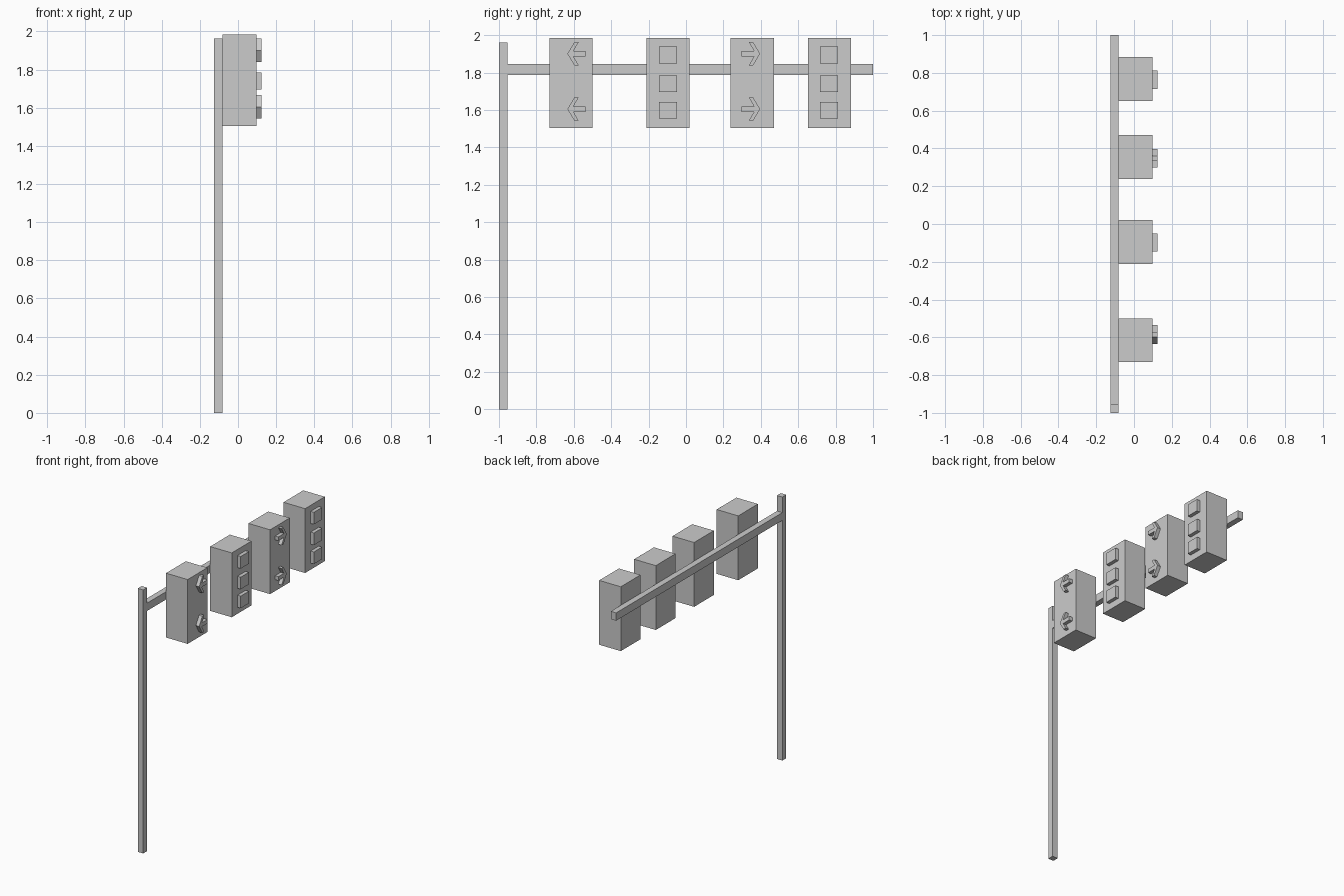
import bpy

if "Cube" in bpy.data.objects:
    bpy.data.objects.remove(bpy.data.objects["Cube"])

BACK, MID, FACE, TIP = -0.125, -0.081, 0.097, 0.124   # depth layers along x


def prism(name, outline, x0, x1):
    """Extrude a (y, z) outline from x0 to x1."""
    n = len(outline)
    area = sum(outline[i][0] * outline[(i + 1) % n][1] - outline[(i + 1) % n][0] * outline[i][1]
               for i in range(n))
    if area < 0:
        outline = outline[::-1]
    verts = [(x, y, z) for x in (x0, x1) for y, z in outline]
    faces = [tuple(reversed(range(n))), tuple(range(n, 2 * n))]
    faces += [(i, (i + 1) % n, n + (i + 1) % n, n + i) for i in range(n)]
    mesh = bpy.data.meshes.new(name)
    mesh.from_pydata(verts, [], faces)
    obj = bpy.data.objects.new(name, mesh)
    bpy.context.collection.objects.link(obj)
    return obj


def box(name, x0, x1, y0, y1, z0, z1):
    return prism(name, [(y0, z0), (y1, z0), (y1, z1), (y0, z1)], x0, x1)


def arrow(name, y, z, direction):
    """Arrow lamp pointing along +y or -y."""
    upper = [(-0.049, 0.0145), (0.017, 0.0145), (-0.011, 0.062), (0.012, 0.062)]
    tip = [(0.049, 0)]
    lower = [(a, -b) for a, b in reversed(upper)]
    prism(name, [(y + direction * a, z + b) for a, b in upper + tip + lower], FACE, TIP)


# Post and overhead arm
box("post", BACK, MID, -1.0, -0.955, 0, 1.962)
box("arm", BACK, MID, -0.955, 1.0, 1.788, 1.846)

# Signal housings with arrow lamps (direction +-1) or square lamps (0)
for i, (y, lamp_y, direction) in enumerate([(-0.615, -0.585, -1), (-0.096, -0.097, 0),
                                            (0.355, 0.347, 1), (0.767, 0.764, 0)]):
    box(f"housing_{i + 1}", MID, FACE, y - 0.116, y + 0.116, 1.505, 1.984)
    if direction:
        for z in (1.901, 1.605):
            arrow(f"arrow_lamp_{i + 1}", lamp_y, z, direction)
    else:
        for z in (1.894, 1.740, 1.599):
            box(f"square_lamp_{i + 1}", FACE, TIP, lamp_y - 0.048, lamp_y + 0.048,
                z - 0.045, z + 0.045)
